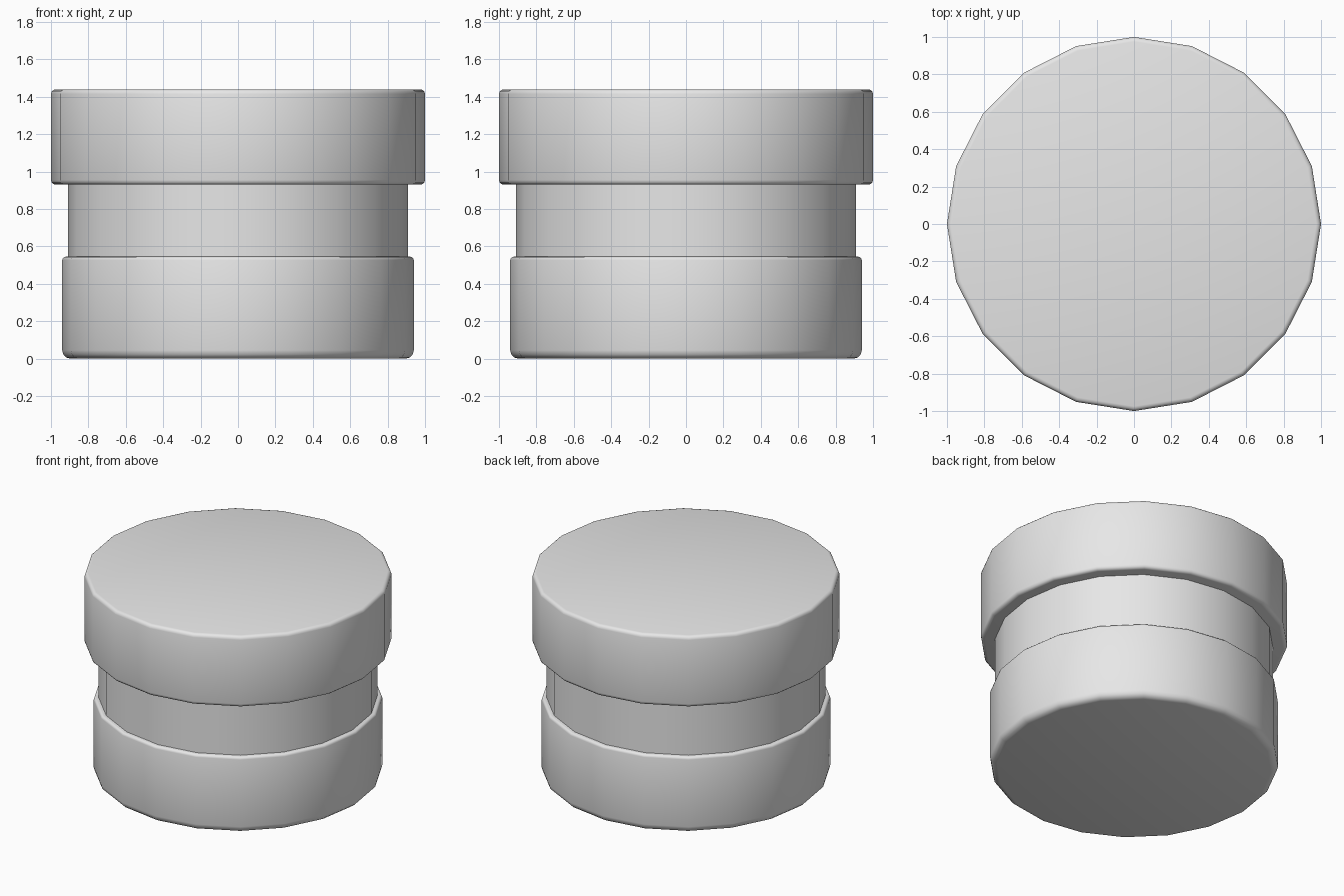
import bpy, bmesh, math
from mathutils import Matrix

cube = bpy.data.objects.get("Cube")
if cube:
    bpy.data.objects.remove(cube, do_unlink=True)

SIDES = 20

grey = bpy.data.materials.new("plain_grey")
grey.use_nodes = True
colour = (0.8, 0.8, 0.8, 1)
grey.diffuse_color = colour
grey.node_tree.nodes["Principled BSDF"].inputs["Base Color"].default_value = colour


def drum(name, radius, bottom, top, bottom_bevel=0, top_bevel=0):
    """Closed many-sided drum with separately rounded rims."""
    bm = bmesh.new()
    bmesh.ops.create_cone(bm, cap_ends=True, segments=SIDES, radius1=radius,
                          radius2=radius, depth=top - bottom,
                          matrix=Matrix.Translation((0, 0, (top + bottom) / 2)))
    for z, width in ((bottom, bottom_bevel), (top, top_bevel)):
        if width:
            rim = [e for e in bm.edges
                   if all(abs(v.co.z - z) < 1e-4 for v in e.verts)]
            bmesh.ops.bevel(bm, geom=rim, offset=width, segments=3,
                            profile=0.5, affect='EDGES')
    bmesh.ops.recalc_face_normals(bm, faces=bm.faces)
    mesh = bpy.data.meshes.new(name)
    bm.to_mesh(mesh)
    bm.free()
    mesh.materials.append(grey)
    obj = bpy.data.objects.new(name, mesh)
    bpy.context.collection.objects.link(obj)
    bpy.ops.object.select_all(action='DESELECT')
    obj.select_set(True)
    bpy.context.view_layer.objects.active = obj
    bpy.ops.object.shade_smooth_by_angle(angle=math.radians(40))
    return obj


# Base, recessed neck and overhanging lid
drum("base", 0.94, 0, 0.545, bottom_bevel=0.045, top_bevel=0.018)
drum("neck", 0.908, 0.5, 0.96)
drum("lid", 1.0, 0.93, 1.44, bottom_bevel=0.025, top_bevel=0.025)
